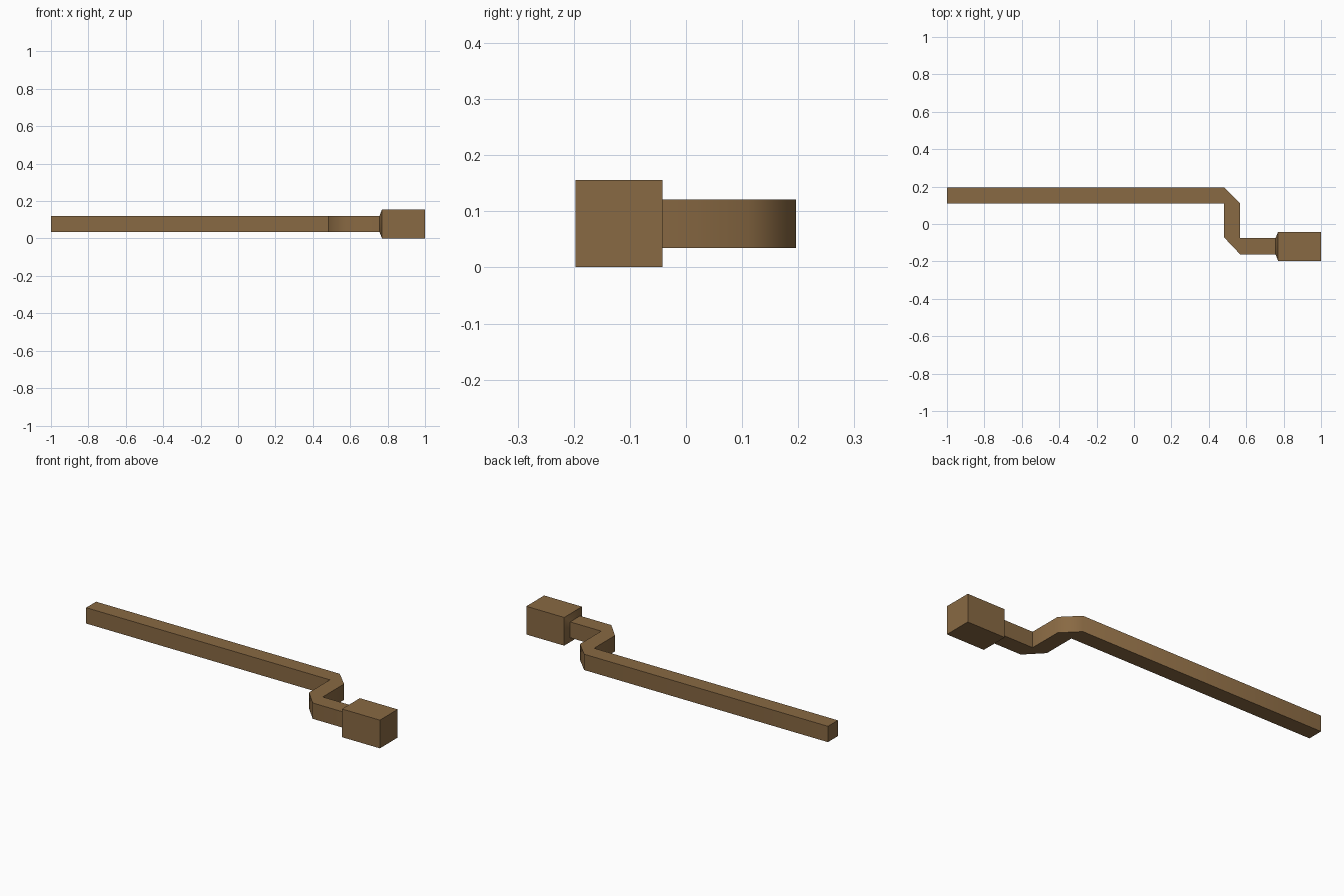
import bpy, bmesh, math

if "Cube" in bpy.data.objects:
    bpy.data.objects.remove(bpy.data.objects["Cube"])

brown = bpy.data.materials.new("brown")
brown.diffuse_color = (0.25, 0.142, 0.056, 1)
brown.use_nodes = True
brown.node_tree.nodes["Principled BSDF"].inputs["Base Color"].default_value = brown.diffuse_color
MID_Z = 0.078      # height of the bar's axis
END_Y = -0.119     # sideways position of the socket's axis
HALF = 0.0435      # half thickness of the bar


def finish(name, bm):
    bmesh.ops.recalc_face_normals(bm, faces=bm.faces)
    mesh = bpy.data.meshes.new(name)
    bm.to_mesh(mesh)
    bm.free()
    mesh.materials.append(brown)
    obj = bpy.data.objects.new(name, mesh)
    bpy.context.collection.objects.link(obj)
    bpy.ops.object.select_all(action='DESELECT')
    obj.select_set(True)
    bpy.context.view_layer.objects.active = obj
    bpy.ops.object.shade_smooth_by_angle(angle=math.radians(50))
    return obj


# Cranked bar: square section swept along a stepped path with chamfered elbows
upper = [(-1, .196), (.482, .196), (.568, .11), (.568, -.0755), (.757, -.0755)]
lower = [(-1, .11), (.482, .11), (.482, -.072), (.568, -.1625), (.757, -.1625)]
bm = bmesh.new()
rings = []
for a, b in zip(upper, lower):
    rings.append([bm.verts.new((x, y, MID_Z + dz)) for (x, y), dz in
                  ((a, -HALF), (a, HALF), (b, HALF), (b, -HALF))])
for r, s in zip(rings, rings[1:]):
    for i in range(4):
        j = (i + 1) % 4
        bm.faces.new((r[i], r[j], s[j], s[i]))
bm.faces.new(rings[0])
finish("cranked_bar", bm)

# Socket block, flaring out from the bar end
bm = bmesh.new()
rings = []
for x, h in ((.757, HALF), (.77, .0775), (1, .0775)):
    rings.append([bm.verts.new((x, END_Y + sy * h, MID_Z + sz * h))
                  for sy, sz in ((-1, -1), (1, -1), (1, 1), (-1, 1))])
for r, s in zip(rings, rings[1:]):
    for i in range(4):
        j = (i + 1) % 4
        bm.faces.new((r[i], r[j], s[j], s[i]))
bm.faces.new(rings[-1])
finish("socket_block", bm)
